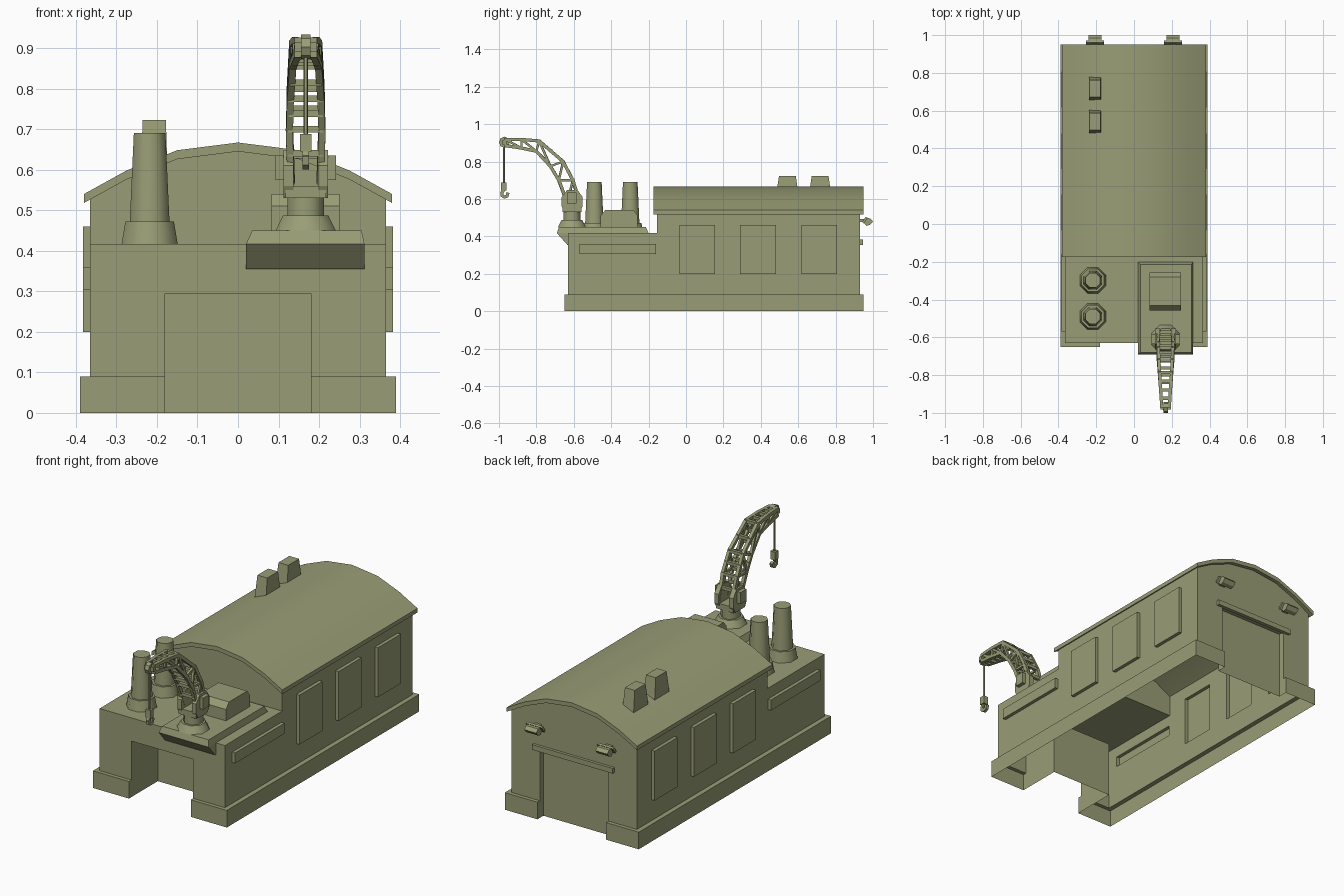
import bpy, bmesh, math
from mathutils import Vector, Matrix

if "Cube" in bpy.data.objects:
    bpy.data.objects.remove(bpy.data.objects["Cube"])

olive = bpy.data.materials.new("olive_paint")
olive.diffuse_color = (0.32, 0.34, 0.18, 1)
olive.use_nodes = True
olive.node_tree.nodes["Principled BSDF"].inputs["Base Color"].default_value = olive.diffuse_color


def add(name, bm, smooth=None):
    me = bpy.data.meshes.new(name)
    bm.to_mesh(me)
    bm.free()
    if smooth:
        me.shade_smooth()
        me.set_sharp_from_angle(angle=math.radians(smooth))
    me.materials.append(olive)
    ob = bpy.data.objects.new(name, me)
    bpy.context.collection.objects.link(ob)
    return ob


def finish(name, bm, out=None, smooth=None):
    bmesh.ops.remove_doubles(bm, verts=bm.verts, dist=1e-5)
    bmesh.ops.recalc_face_normals(bm, faces=bm.faces)
    if out:  # open sheets: make the biggest face look outward
        big = max(bm.faces, key=lambda f: f.calc_area())
        if big.normal.dot(Vector(out)) < 0:
            bmesh.ops.reverse_faces(bm, faces=bm.faces)
    return add(name, bm, smooth)


def relief(name, us, vs, depth, place, out, base=None):
    """Stepped wall sheet: each grid cell sits at its own depth, steps are closed."""
    bm = bmesh.new()

    def quad(*pts):
        bm.faces.new([bm.verts.new(place(*p)) for p in pts])

    d = {(i, j): depth((us[i] + us[i + 1]) / 2, (vs[j] + vs[j + 1]) / 2)
         for i in range(len(us) - 1) for j in range(len(vs) - 1)}
    for (i, j), a in d.items():
        u0, u1, v0, v1 = us[i], us[i + 1], vs[j], vs[j + 1]
        if a is not None:
            quad((u0, v0, a), (u1, v0, a), (u1, v1, a), (u0, v1, a))
        for key, p, q in (((i + 1, j), (u1, v0), (u1, v1)), ((i, j + 1), (u0, v1), (u1, v1))):
            if key not in d:
                continue
            b = d[key]
            if b is None and key[1] > j:
                b = base
            if a is not None and b is not None and a != b:
                quad((*p, a), (*q, a), (*q, b), (*p, b))
    return finish(name, bm, out)


def sheet(name, pts, out):
    bm = bmesh.new()
    bm.faces.new([bm.verts.new(p) for p in pts])
    return finish(name, bm, out)


def prism(name, pts, a, b, axis, smooth=None):
    """Extrude a profile: axis 'x' takes (y, z) points, axis 'y' takes (x, z)."""
    bm = bmesh.new()
    at = (lambda p, t: (t, p[0], p[1])) if axis == 'x' else (lambda p, t: (p[0], t, p[1]))
    r = [[bm.verts.new(at(p, t)) for p in pts] for t in (a, b)]
    for ring in r:
        bm.faces.new(ring)
    for i in range(len(pts)):
        k = (i + 1) % len(pts)
        bm.faces.new((r[0][i], r[0][k], r[1][k], r[1][i]))
    return finish(name, bm, None, smooth)


def loft(name, levels):
    """Stack of rectangles (z, x0, x1, y0, y1)."""
    bm = bmesh.new()
    r = [[bm.verts.new(p) for p in ((a, c, z), (b, c, z), (b, e, z), (a, e, z))]
         for z, a, b, c, e in levels]
    bm.faces.new(r[0])
    bm.faces.new(r[-1])
    for lo, hi in zip(r, r[1:]):
        for i in range(4):
            k = (i + 1) % 4
            bm.faces.new((lo[i], lo[k], hi[k], hi[i]))
    return finish(name, bm)


def cone(name, x, y, z0, z1, w0, w1, n=8):
    """Upright n-sided frustum given by widths across flats, smooth sides."""
    bm = bmesh.new()
    k = 0.5 / math.cos(math.pi / n)
    bmesh.ops.create_cone(bm, cap_ends=True, segments=n, radius1=w0 * k, radius2=w1 * k, depth=z1 - z0,
                          matrix=Matrix.Translation((x, y, (z0 + z1) / 2)) @ Matrix.Rotation(math.pi / n, 4, 'Z'))
    return finish(name, bm, None, 50)


def beam(bm, p, q, w):
    p, q = Vector(p), Vector(q)
    d = q - p
    bmesh.ops.create_cube(bm, size=1, matrix=Matrix.Translation((p + q) / 2)
                          @ d.to_track_quat('Z', 'Y').to_matrix().to_4x4()
                          @ Matrix.Diagonal((w, w, d.length + w * 0.5, 1)))


W, LOW, STEP = 0.365, 0.417, -0.155  # half width, front block height, hall front

# side walls with plinth and raised panels
panels = [(-.57, -.16, .305, .36)] + [(y, y + .19, .2, .46) for y in (-.035, .29, .617)]


def side_depth(y, z):
    if z < .09:
        return .39
    if y < -.63 or y > .93 or (z > LOW and y < STEP):
        return None
    return .383 if any(a < y < b and c < z < e for a, b, c, e in panels) else W


ys = sorted({-.65, -.63, STEP, .93, .95} | {v for p in panels for v in p[:2]})
zs = sorted({0, .09, LOW, .53} | {v for p in panels for v in p[2:]})
for s, label in ((1, "right"), (-1, "left")):
    relief(label + "_wall", ys, zs, side_depth, lambda u, v, d, s=s: (s * d, u, v), (s, 0, 0), W)


# front wall with entry bay, back wall with recessed door
def end_depth(hole, top, inner, wall, plinth):
    def f(x, z):
        if abs(x) < hole and z < top:
            return inner
        if z < .09:
            return plinth
        return wall if abs(x) < W else None
    return f


relief("front_wall", [-.39, -W, -.18, .18, W, .39], [0, .09, .295, LOW],
       end_depth(.18, .295, -.41, -.63, -.65), lambda u, v, d: (u, d, v), (0, -1, 0))
relief("back_wall", [-.39, -W, -.2, .2, W, .39], [0, .09, .36, .53],
       end_depth(.2, .36, .9, .93, .95), lambda u, v, d: (u, d, v), (0, 1, 0))
loft("door_lintel", [(.355, -.235, .235, .925, .945), (.382, -.235, .235, .925, .945)])

# front block roof and hall gables
sheet("front_block_roof", [(-W, -.63, LOW), (W, -.63, LOW), (W, STEP, LOW), (-W, STEP, LOW)], (0, 0, 1))
half = [(.38, .54), (.275, .598), (.15, .648)]
arch = half + [(0, .667)] + [(-x, z) for x, z in reversed(half)]
under = [(x, z - .022) for x, z in arch]
for label, y, z0, n in (("front_gable", STEP, LOW, -1), ("back_gable", .93, .53, 1)):
    sheet(label, [(-W, y, z0), (W, y, z0)] + [(max(-W, min(W, x)), y, z + .008) for x, z in under], (0, n, 0))

# arched roof and its vents
prism("arched_roof", arch + under[::-1], -.175, .95, 'y', 40)
for y in (.542, .717):
    loft("roof_vent", [(.60, -.24, -.174, y - .063, y + .063), (.723, -.235, -.178, y - .045, y + .045)])

# chimneys
for y in (-.49, -.298):
    cone("chimney_base", -.218, y, LOW, .472, .138, .12)
    cone("chimney_stack", -.218, y, .472, .69, .098, .078)

# wall lamps above the back door
for x in (-.207, .207):
    loft("lamp_arm", [(.476, x - .018, x + .018, .925, .96), (.494, x - .018, x + .018, .925, .96)])
    prism("lamp_hood", [(.942, .478), (.96, .504), (.972, .50), (.95, .468)], x - .047, x + .047, 'x')
    prism("lamp_body", [(.95, .474), (.965, .498), (.985, .496), (1.0, .48), (.985, .462), (.965, .456)],
          x - .035, x + .035, 'x')

# crane platform, overhang bracket and machinery cover
CX, CY = .167, -.61
loft("crane_platform", [(LOW, .02, .312, -.69, -.2), (.45, .035, .305, -.68, -.215)])
prism("platform_bracket", [(-.69, LOW), (-.625, LOW), (-.625, .355), (-.635, .355)], .02, .312, 'x')
prism("machinery_cover", [(-.457, .44), (-.457, .51), (-.432, .54), (-.28, .54), (-.258, .51), (-.258, .44)],
      .083, .25, 'x')

# turret
cone("turret_base", CX, CY, .45, .487, .148, .112)
cone("turret_neck", CX, CY, .487, .535, .09, .09)
loft("turret_table", [(.53, CX - .05, CX + .05, -.66, -.56), (.56, CX - .05, CX + .05, -.66, -.56)])
cheek = [(-.65, .53), (-.57, .53), (-.553, .56), (-.553, .61), (-.58, .648), (-.635, .648), (-.665, .61), (-.665, .56)]
for s in (-1, 1):
    prism("turret_cheek", cheek, CX + s * .03, CX + s * .055, 'x')
    prism("pivot_cap", [(-.635, .575), (-.585, .575), (-.585, .635), (-.635, .635)], CX + s * .05, CX + s * .075, 'x')

# lattice boom: (outer y, z), (inner y, z), half width
stations = [((-.565, .57), (-.635, .58), .036), ((-.605, .70), (-.68, .70), .04),
            ((-.657, .80), (-.725, .775), .038), ((-.785, .91), (-.80, .855), .032),
            ((-.88, .918), (-.88, .872), .026), ((-.965, .918), (-.965, .885), .02)]
bm = bmesh.new()
for (o0, i0, w0), (o1, i1, w1) in zip(stations, stations[1:]):
    for s in (-1, 1):
        a, b = CX + s * w0, CX + s * w1
        beam(bm, (a, *o0), (b, *o1), .017)
        beam(bm, (a, *i0), (b, *i1), .017)
        beam(bm, (b, *o1), (b, *i1), .012)
        beam(bm, (a, *i0), (b, *o1), .012)
    for t in (.5, 1):
        w = w0 + (w1 - w0) * t
        for p, q in ((o0, o1), (i0, i1)):
            r = Vector(p).lerp(Vector(q), t)
            beam(bm, (CX - w, *r), (CX + w, *r), .016)
add("crane_boom", bm)

# boom head, rope and hook
octagon = [(-.971 + .029 * math.cos(k * math.pi / 4), .903 + .03 * math.sin(k * math.pi / 4)) for k in range(8)]
prism("boom_head", octagon, CX - .012, CX + .012, 'x')
loft("head_axle", [(.892, CX - .028, CX + .028, -.982, -.96), (.914, CX - .028, CX + .028, -.982, -.96)])
cone("rope", CX, -.974, .68, .90, .01, .01, 6)
loft("hook_block", [(.645, CX - .014, CX + .014, -.988, -.96), (.688, CX - .014, CX + .014, -.988, -.96)])
bm = bmesh.new()
path = [(-.974, .65), (-.985, .632), (-.983, .617), (-.97, .61), (-.957, .615), (-.952, .63)]
for p, q in zip(path, path[1:]):
    beam(bm, (CX, *p), (CX, *q), .016)
add("hook", bm)
